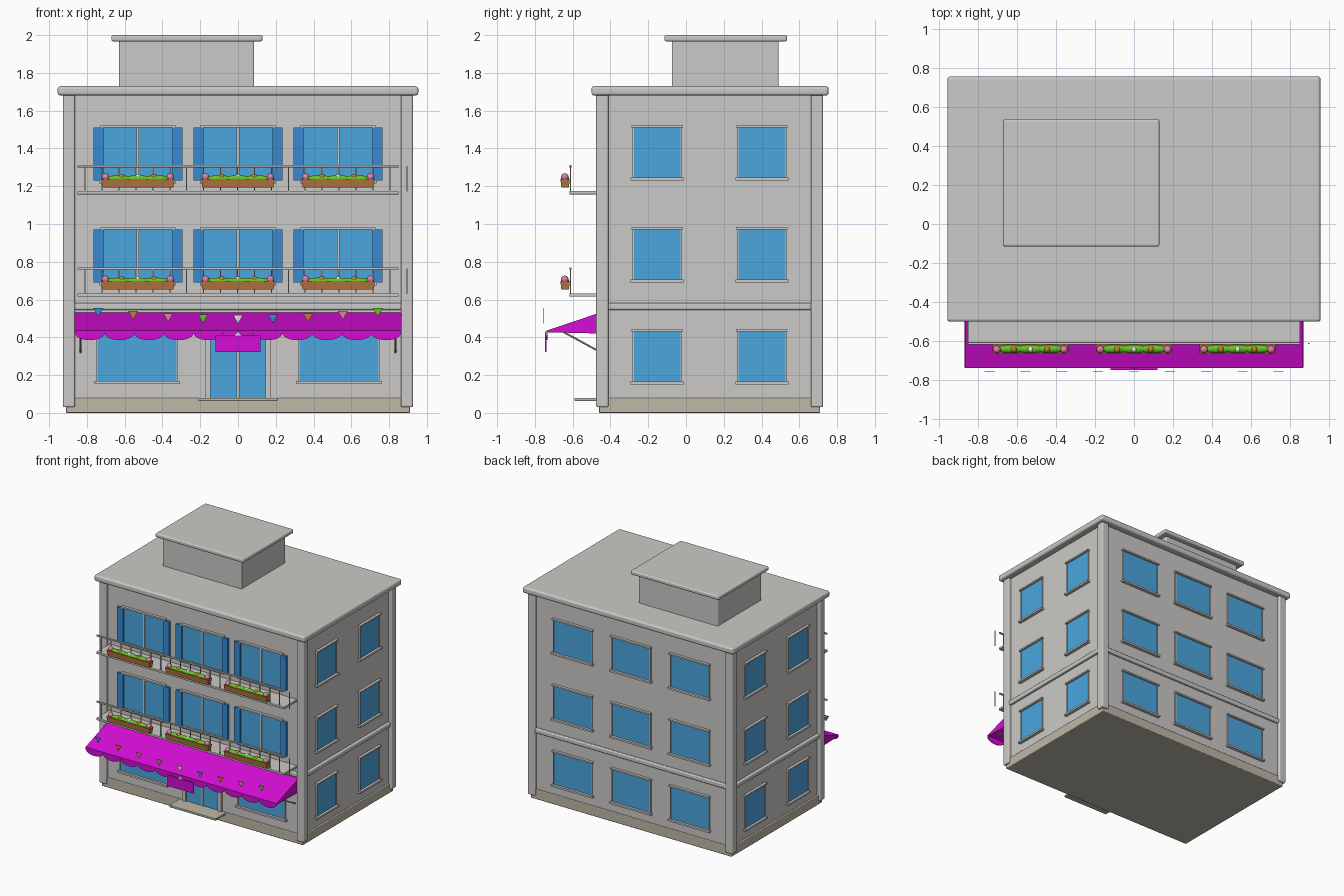
import bpy, bmesh, math
from mathutils import Matrix, Vector

if "Cube" in bpy.data.objects:
    bpy.data.objects.remove(bpy.data.objects["Cube"])


def mat(name, r, g, b):
    m = bpy.data.materials.new(name)
    m.diffuse_color = (r, g, b, 1)
    m.use_nodes = True
    m.node_tree.nodes["Principled BSDF"].inputs["Base Color"].default_value = m.diffuse_color
    return m


WALL = mat("stone_grey", 0.60, 0.59, 0.57)
BASE = mat("beige", 0.52, 0.48, 0.39)
GLASS = mat("window_blue", 0.07, 0.38, 0.74)
SHUT = mat("shutter_blue", 0.04, 0.26, 0.64)
CLOTH = mat("magenta", 0.66, 0.004, 0.66)
WOOD = mat("wood_brown", 0.46, 0.18, 0.05)
LEAF = mat("leaf_green", 0.13, 0.55, 0.02)
PINK = mat("pink", 0.75, 0.22, 0.35)
ORANGE = mat("orange_brown", 0.52, 0.21, 0.03)
WHITE = mat("white", 0.85, 0.85, 0.85)


def finish(name, bm, material, bevel=0.0, smooth=False):
    bmesh.ops.recalc_face_normals(bm, faces=bm.faces)
    me = bpy.data.meshes.new(name)
    bm.to_mesh(me)
    bm.free()
    ob = bpy.data.objects.new(name, me)
    bpy.context.collection.objects.link(ob)
    me.materials.append(material)
    if bevel:
        b = ob.modifiers.new("bevel", 'BEVEL')
        b.width, b.segments = bevel, 3
    if smooth:
        for p in me.polygons:
            p.use_smooth = True
    return ob


def boxes(name, items, material, bevel=0.0):
    """One object from boxes given as (x0, x1, y0, y1, z0, z1)."""
    bm = bmesh.new()
    for x0, x1, y0, y1, z0, z1 in items:
        m = Matrix.Translation(((x0 + x1) / 2, (y0 + y1) / 2, (z0 + z1) / 2)) @ \
            Matrix.Diagonal((x1 - x0, y1 - y0, z1 - z0, 1))
        bmesh.ops.create_cube(bm, size=1, matrix=m)
    return finish(name, bm, material, bevel)


def plates(name, outlines, y, depth, material):
    """Flat xz outlines extruded backwards from y."""
    bm = bmesh.new()
    for pts in outlines:
        f = bm.faces.new([bm.verts.new((x, y, z)) for x, z in pts])
        ext = bmesh.ops.extrude_face_region(bm, geom=[f], use_keep_orig=True)
        vs = [v for v in ext["geom"] if isinstance(v, bmesh.types.BMVert)]
        bmesh.ops.translate(bm, verts=vs, vec=(0, depth, 0))
    return finish(name, bm, material)


def balls(name, centres, size, material):
    bm = bmesh.new()
    for c in centres:
        bmesh.ops.create_uvsphere(bm, u_segments=16, v_segments=8, radius=1,
                                  matrix=Matrix.Translation(c) @ Matrix.Diagonal((*size, 1)))
    return finish(name, bm, material, smooth=True)


XW, YF, YB = 0.90, -0.45, 0.70      # wall planes

# Main masses
boxes("base_plinth", [(-0.91, 0.91, -0.46, 0.71, 0, 0.08)], BASE, 0.006)
boxes("walls", [(-XW, XW, YF, YB, 0.08, 1.69)], WALL)
boxes("corner_pillars", [(x, x + 0.065, y, y + 0.065, 0.03, 1.69)
                         for x in (-0.927, 0.862) for y in (-0.476, 0.661)], WALL, 0.01)
boxes("roof_cornice", [(-0.955, 0.955, -0.50, 0.755, 1.68, 1.73)], WALL, 0.015)
boxes("roof_room", [(-0.63, 0.085, -0.075, 0.49, 1.72, 1.98)], WALL, 0.008)
boxes("roof_room_cap", [(-0.67, 0.13, -0.115, 0.535, 1.967, 2.0)], WALL, 0.01)
boxes("floor_band", [(-0.865, 0.865, -0.472, 0.722, 0.546, 0.583),
                     (-0.922, 0.922, -0.412, 0.662, 0.546, 0.583)], WALL, 0.008)
boxes("door_step", [(-0.21, 0.21, -0.59, -0.44, 0.063, 0.08)], BASE, 0.004)


# Openings: u runs along the wall, v outwards
def on_wall(side, u0, u1, v0, v1, z0, z1):
    if side == "front":
        return (u0, u1, YF - v1, YF - v0, z0, z1)
    if side == "back":
        return (u0, u1, YB + v0, YB + v1, z0, z1)
    if side == "right":
        return (XW + v0, XW + v1, u0, u1, z0, z1)
    return (-XW - v1, -XW - v0, u0, u1, z0, z1)


def windows(side, centres, w, z0, z1, mullion=False):
    panes, trim = [], []
    for c in centres:
        a, b = c - w / 2, c + w / 2
        panes.append(on_wall(side, a, b, -0.002, 0.006, z0, z1))
        trim += [on_wall(side, a - 0.006, a, 0, 0.012, z0, z1),
                 on_wall(side, b, b + 0.006, 0, 0.012, z0, z1),
                 on_wall(side, a - 0.013, b + 0.013, 0, 0.022, z1, z1 + 0.012),
                 on_wall(side, a - 0.017, b + 0.017, 0, 0.026, z0 - 0.015, z0)]
        if mullion:
            trim.append(on_wall(side, c - 0.007, c + 0.007, 0, 0.014, z0, z1))
    boxes(side + "_window_panes", panes, GLASS)
    boxes(side + "_window_trim", trim, WALL)


COLS = (-0.53, 0, 0.53)
for z0, z1 in ((0.165, 0.43), (0.705, 0.97), (1.245, 1.51)):
    for side in ("left", "right"):
        windows(side, (-0.153, 0.402), 0.247, z0, z1)
    windows("back", COLS, 0.34, z0, z1)
for z0, z1 in ((0.69, 0.97), (1.23, 1.51)):
    windows("front", COLS, 0.37, z0, z1, True)
    boxes("shutters", [on_wall("front", c + s * 0.209 - 0.026, c + s * 0.209 + 0.026, 0, 0.02, z0, z1)
                       for c in COLS for s in (-1, 1)], SHUT)
windows("front", (-0.535, 0.535), 0.42, 0.17, 0.46)
boxes("door_glass", [on_wall("front", -0.145, 0.145, 0, 0.006, 0.08, 0.46)], GLASS)
boxes("door_frame", [on_wall("front", c - h, c + h, 0, v, 0.08, 0.46)
                     for c, h, v in ((-0.16, 0.015, 0.02), (0.16, 0.015, 0.02), (0, 0.007, 0.014))], WALL)

# Balconies with railings and flower boxes
for zb in (0.615, 1.157):
    boxes("balcony_slab", [(-0.85, 0.85, -0.617, -0.44, zb, zb + 0.018)], WALL, 0.003)
    boxes("balcony_rail", [(-0.85, 0.85, -0.617, -0.605, zb + 0.143, zb + 0.156)], WALL, 0.003)
    boxes("balusters", [(x - 0.003, x + 0.003, -0.614, -0.608, zb + 0.015, zb + 0.15)
                        for x in (-0.81 + 0.0897 * k for k in range(20))], WALL)
    pots = boxes("planters", [(c - 0.195, c + 0.195, -0.665, -0.615, zb + 0.037, zb + 0.082)
                              for c in COLS], WOOD)
    for v in pots.data.vertices:            # taper towards the bottom
        if v.co.z < zb + 0.05:
            c = min(COLS, key=lambda q: abs(q - v.co.x))
            v.co.x = c + (v.co.x - c) * 0.965
            v.co.y = -0.64 + (v.co.y + 0.64) * 0.8
    balls("foliage", [(c + d, -0.64, zb + 0.082) for c in COLS for d in (-0.1, 0, 0.1)],
          (0.075, 0.021, 0.019), LEAF)
    for name, ds, m, r in (("pink_flowers", (-0.172, 0.172), PINK, 0.02),
                           ("orange_flowers", (-0.086, 0.086), ORANGE, 0.017),
                           ("white_flowers", (0,), WHITE, 0.015)):
        balls(name, [(c + d, -0.642, zb + 0.092) for c in COLS for d in ds], (r, r, r), m)

# Awning: sloped cloth, closed triangular ends, scalloped valance
AX, AY, AZ = 0.863, -0.735, 0.435
bm = bmesh.new()
ends = [[bm.verts.new((s * AX, y, z)) for y, z in ((AY, AZ), (YF, 0.53), (YF, 0.42), (AY, AZ - 0.008))]
        for s in (-1, 1)]
bm.faces.new((ends[0][0], ends[1][0], ends[1][1], ends[0][1]))
for e in ends:
    bm.faces.new(e)
cloth = finish("awning_cloth", bm, CLOTH)
sol = cloth.modifiers.new("thickness", 'SOLIDIFY')
sol.thickness, sol.offset = 0.006, 0
N = 11
W = 2 * AX / N
scallops = []
for i in range(N):
    c = -AX + (i + 0.5) * W
    arc = [(c - W / 2 * math.cos(math.pi * k / 12), AZ - 0.012 - 0.038 * math.sin(math.pi * k / 12))
           for k in range(13)]
    scallops.append(arc + [(c + W / 2, AZ + 0.002), (c - W / 2, AZ + 0.002)])
plates("awning_valance", scallops, AY - 0.003, 0.006, CLOTH)
bm = bmesh.new()
p, q = Vector((0, -0.67, 0.44)), Vector((0, YF, 0.32))
for x in (-0.833, 0.833):
    m = Matrix.Translation((p + q) / 2 + Vector((x, 0, 0))) @ (q - p).to_track_quat('Z', 'Y').to_matrix().to_4x4()
    bmesh.ops.create_cone(bm, cap_ends=True, segments=8, radius1=0.005, radius2=0.005,
                          depth=(q - p).length, matrix=m)
finish("awning_arms", bm, WALL)

# Hanging board and pennants
boxes("hanging_board", [(-0.12, 0.12, -0.746, -0.738, 0.322, 0.41)], CLOTH)
plates("board_hanger", [[(-0.02, 0.408), (0.02, 0.408), (0, 0.432)]], -0.746, 0.005, WHITE)
flags = (SHUT, ORANGE, PINK, LEAF, WHITE, SHUT, ORANGE, PINK, LEAF)
for i, m in enumerate(flags):
    x = (i - 4) * 0.185
    z = 0.518 + 0.037 * (x / 0.74) ** 2
    plates("pennant", [[(x - 0.026, z), (x + 0.026, z), (x, z - 0.046)]], -0.755, 0.004, m)
